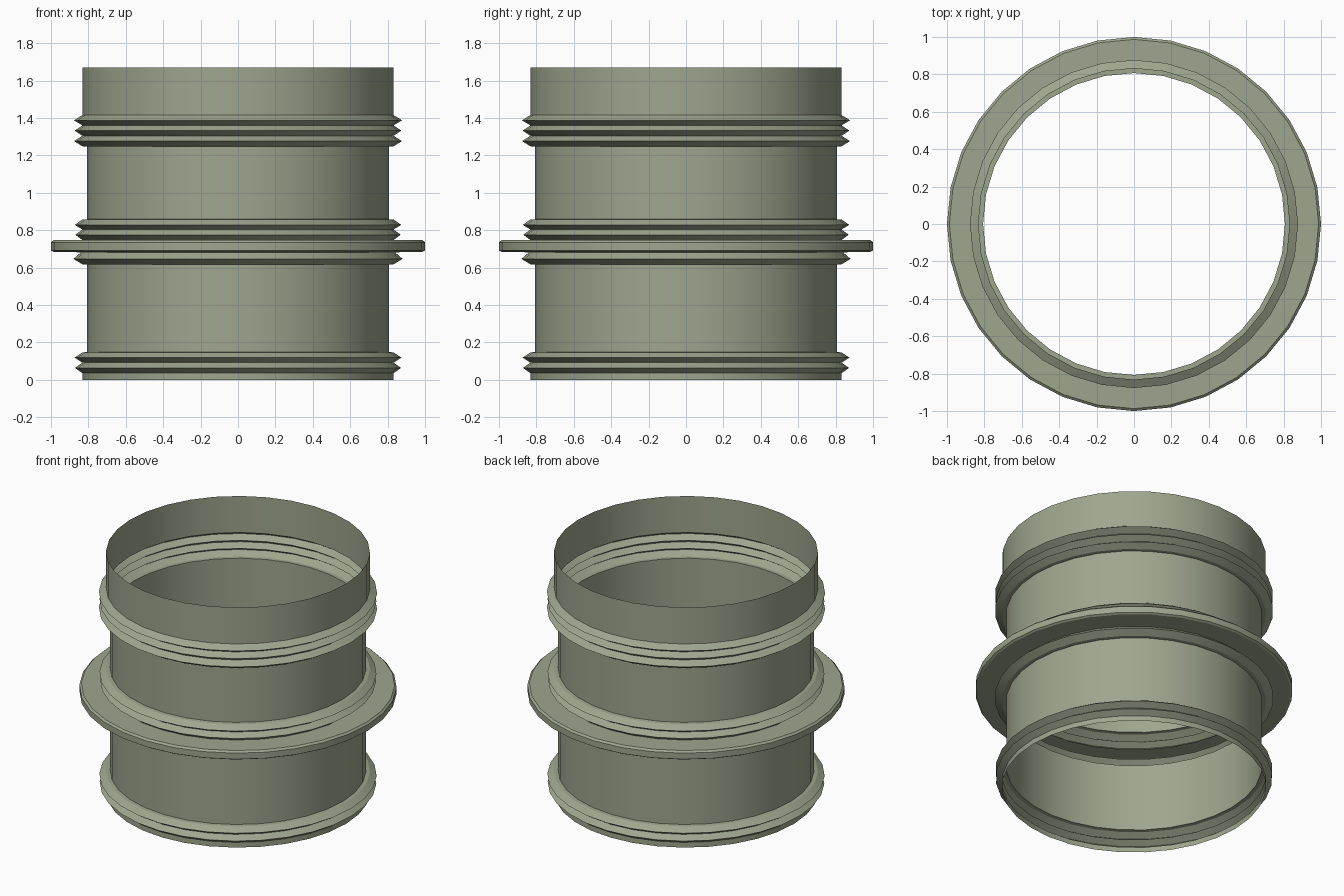
import bpy, bmesh, math

if "Cube" in bpy.data.objects:
    bpy.data.objects.remove(bpy.data.objects["Cube"])

SIDES = 32
WALL, COLLAR = 0.807, 0.832   # radii of the body wall and of the rims

mat = bpy.data.materials.new("sage grey")
mat.diffuse_color = (0.34, 0.38, 0.27, 1)
mat.use_nodes = True
mat.node_tree.nodes["Principled BSDF"].inputs["Base Color"].default_value = mat.diffuse_color


def lathe(name, profile):
    """Turn an open (radius, z) profile, listed bottom to top, into a thin shell."""
    bm = bmesh.new()
    rings = []
    for r, z in profile:
        rings.append([bm.verts.new((r * math.cos(2 * math.pi * i / SIDES),
                                    r * math.sin(2 * math.pi * i / SIDES), z))
                      for i in range(SIDES)])
    for a, b in zip(rings, rings[1:]):
        for i in range(SIDES):
            j = (i + 1) % SIDES
            bm.faces.new((a[i], a[j], b[j], b[i]))
    mesh = bpy.data.meshes.new(name)
    bm.to_mesh(mesh)
    bm.free()
    mesh.materials.append(mat)
    ob = bpy.data.objects.new(name, mesh)
    bpy.context.collection.objects.link(ob)
    bpy.ops.object.select_all(action='DESELECT')
    ob.select_set(True)
    bpy.context.view_layer.objects.active = ob
    bpy.ops.object.shade_smooth_by_angle(angle=math.radians(25))
    return ob


def ribs(peaks, step):
    """Zigzag profile: a V-shaped ridge per (radius, z) peak with valleys between."""
    pts = [(COLLAR, peaks[0][1] - step)]
    for r, z in peaks:
        pts += [(r, z), (COLLAR, z + step)]
    return pts


# Bottom rim with two ribs
lathe("bottom_rim", [(COLLAR, 0.0)] + ribs([(0.872, 0.064), (0.874, 0.119)], 0.028)
      + [(WALL, 0.149)])

# Lower body wall
lathe("lower_wall", [(WALL, 0.149), (WALL, 0.617)])

# Rib under the flange
lathe("lower_flange_rib", [(WALL, 0.617), (COLLAR, 0.618), (0.88, 0.647), (0.84, 0.682)])

# Wide flange with chamfered edge
lathe("flange", [(0.84, 0.682), (0.987, 0.685), (1.0, 0.693), (1.0, 0.735),
                 (0.987, 0.747), (COLLAR, 0.748)])

# Two ribs above the flange
lathe("upper_flange_ribs", ribs([(0.870, 0.776), (0.873, 0.829)], 0.028) + [(WALL, 0.859)])

# Upper body wall
lathe("upper_wall", [(WALL, 0.859), (WALL, 1.249)])

# Three ribs below the top sleeve
lathe("top_ribs", [(WALL, 1.249)]
      + ribs([(0.877, 1.277), (0.873, 1.333), (0.877, 1.388)], 0.028))

# Plain top sleeve
lathe("top_sleeve", [(COLLAR, 1.416), (COLLAR, 1.67)])
